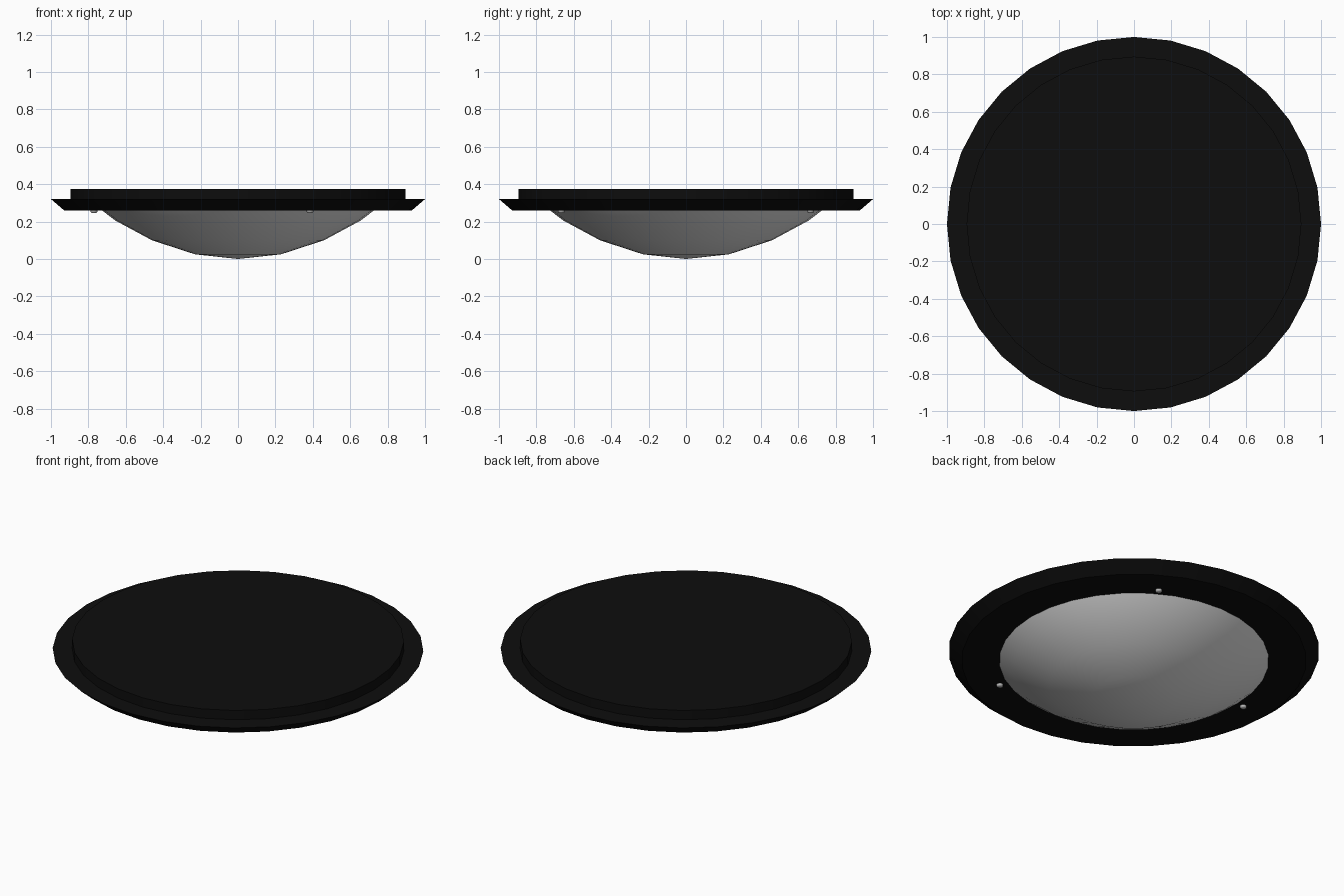
import bpy
import math

SIDES = 32

cube = bpy.data.objects.get("Cube")
if cube:
    bpy.data.objects.remove(cube, do_unlink=True)


def make_material(name, value, roughness):
    mat = bpy.data.materials.new(name)
    mat.use_nodes = True
    color = (value, value, value, 1)
    mat.diffuse_color = color
    shader = mat.node_tree.nodes["Principled BSDF"]
    shader.inputs["Base Color"].default_value = color
    shader.inputs["Roughness"].default_value = roughness
    return mat


def lathe(name, profile, mat, sides=SIDES, center=(0, 0, 0), smooth_angle=None):
    """Spin (radius, z) points, listed bottom to top, into a closed solid."""
    verts, faces, rings = [], [], []
    for r, z in profile:
        start = len(verts)
        count = sides if r > 0 else 1
        for i in range(count):
            a = math.tau * i / sides
            verts.append((r * math.cos(a), r * math.sin(a), z))
        rings.append([start + i % count for i in range(sides)])
    for low, high in zip(rings, rings[1:]):
        for i in range(sides):
            j = (i + 1) % sides
            corners = [low[i], low[j], high[j], high[i]]
            faces.append(list(dict.fromkeys(corners)))
    if profile[0][0] > 0:
        faces.append(rings[0][::-1])
    if profile[-1][0] > 0:
        faces.append(rings[-1])
    mesh = bpy.data.meshes.new(name)
    mesh.from_pydata(verts, [], faces)
    mesh.materials.append(mat)
    mesh.update()
    obj = bpy.data.objects.new(name, mesh)
    obj.location = center
    bpy.context.collection.objects.link(obj)
    if smooth_angle:
        bpy.ops.object.select_all(action="DESELECT")
        obj.select_set(True)
        bpy.context.view_layer.objects.active = obj
        bpy.ops.object.shade_smooth_by_angle(angle=math.radians(smooth_angle))
    return obj


black = make_material("black metal", 0.004, 0.5)
glass = make_material("frosted white", 0.8, 0.5)
steel = make_material("screw grey", 0.5, 0.5)

# Bevelled mounting rim and the raised backing plate
lathe("mounting_rim", [(0.93, 0.26), (1.0, 0.32)], black, smooth_angle=30)
lathe("backing_plate", [(0.895, 0.315), (0.895, 0.375)], black, smooth_angle=30)

# Shallow glass dome, its lip tucked into the rim
lathe("glass_dome",
      [(0, 0), (0.23, 0.025), (0.46, 0.1), (0.655, 0.205), (0.73, 0.262), (0.72, 0.275)],
      glass, smooth_angle=80)

# Three fixing screws around the dome
for n in range(3):
    a = math.pi + n * math.tau / 3
    lathe(f"fixing_screw_{n + 1}", [(0.012, -0.014), (0.018, -0.009), (0.018, 0.01)],
          steel, sides=12, center=(0.77 * math.cos(a), 0.77 * math.sin(a), 0.26),
          smooth_angle=60)
